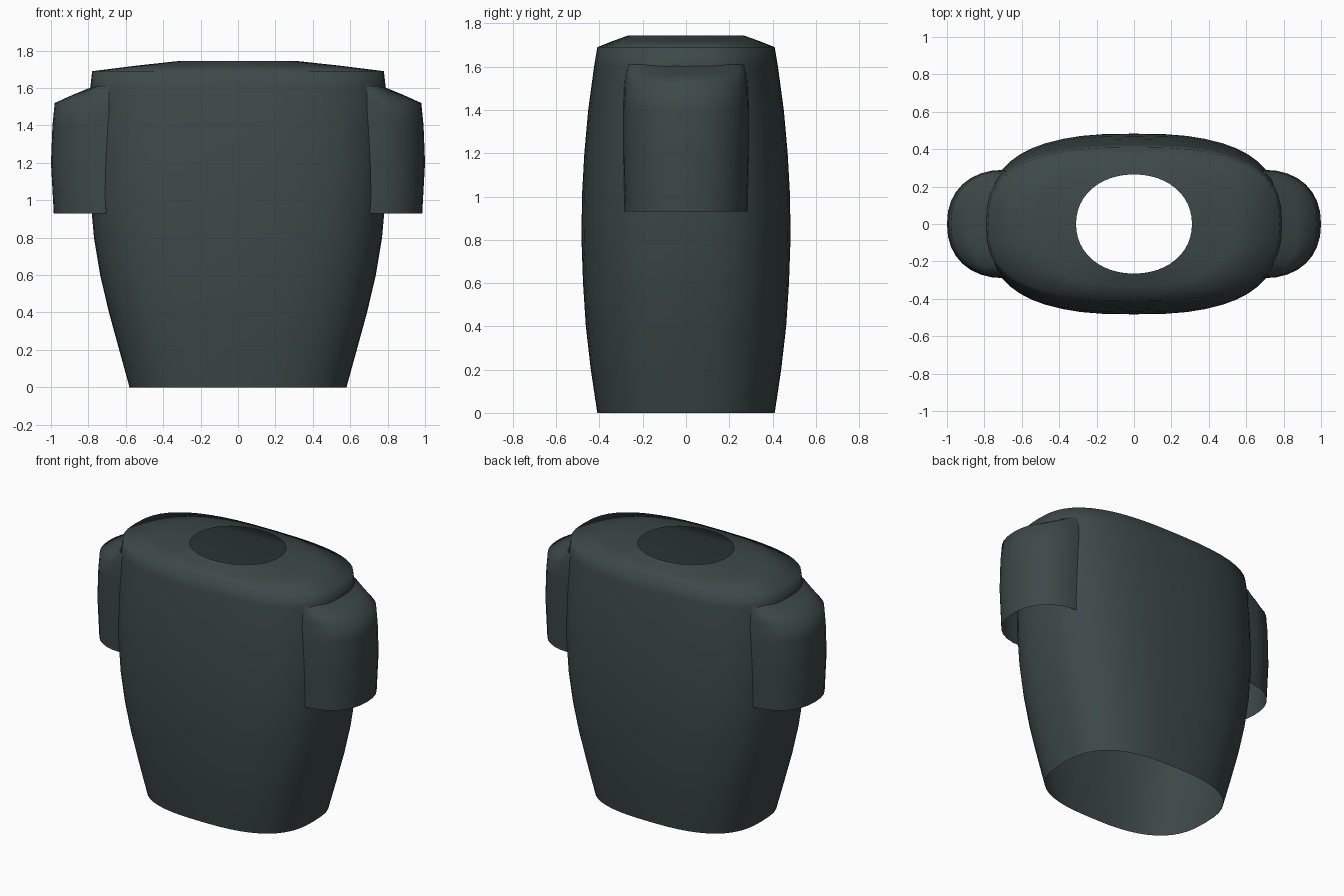
import bpy, bmesh, math

cube = bpy.data.objects.get("Cube")
if cube:
    bpy.data.objects.remove(cube)

cloth = bpy.data.materials.new("dark slate cloth")
cloth.use_nodes = True
colour = (0.045, 0.066, 0.064, 1)
cloth.diffuse_color = colour
cloth.node_tree.nodes["Principled BSDF"].inputs["Base Color"].default_value = colour


def power(v, e):
    return math.copysign(abs(v) ** e, v)


def loft(name, rings, closed):
    """Skin a list of point rings with quads, leaving both ends open."""
    bm = bmesh.new()
    rows = [[bm.verts.new(p) for p in ring] for ring in rings]
    n = len(rows[0])
    for low, high in zip(rows, rows[1:]):
        for i in range(n if closed else n - 1):
            j = (i + 1) % n
            bm.faces.new((low[i], low[j], high[j], high[i]))
    mesh = bpy.data.meshes.new(name)
    bm.to_mesh(mesh)
    bm.free()
    mesh.materials.append(cloth)
    obj = bpy.data.objects.new(name, mesh)
    bpy.context.collection.objects.link(obj)
    for o in bpy.context.selected_objects:
        o.select_set(False)
    obj.select_set(True)
    bpy.context.view_layer.objects.active = obj
    bpy.ops.object.shade_smooth_by_angle(angle=math.radians(80))
    return obj


def oval(a, b, z, n, count=48):
    """Rounded-box outline; n = 2 gives an ellipse."""
    angles = [2 * math.pi * i / count for i in range(count)]
    return [(a * power(math.cos(t), 2 / n), b * power(math.sin(t), 2 / n), z) for t in angles]


# Torso: half width, half depth, height, squareness, from hem to neck opening
torso = [
    (0.58, 0.41, 0, 2.7), (0.635, 0.44, 0.2, 2.7), (0.69, 0.463, 0.4, 2.7),
    (0.737, 0.476, 0.6, 2.7), (0.77, 0.483, 0.8, 2.7), (0.788, 0.481, 1.0, 2.7),
    (0.795, 0.47, 1.2, 2.7), (0.797, 0.452, 1.4, 2.7), (0.79, 0.425, 1.6, 2.7),
    (0.78, 0.41, 1.69, 2.7), (0.54, 0.335, 1.72, 2.3), (0.31, 0.265, 1.745, 2.1),
]
loft("torso", [oval(*row) for row in torso], True)

# Sleeves: outer reach, half depth, height; the inner edges sink into the torso
sleeve = [(0.985, 0.285, 0.93), (1.0, 0.29, 1.2), (0.992, 0.29, 1.4),
          (0.98, 0.285, 1.52), (0.88, 0.28, 1.565), (0.77, 0.27, 1.61)]
INNER = 0.69


def half_oval(side, reach, depth, z, count=16):
    angles = [math.pi * (i / count - 0.5) * side for i in range(count + 1)]
    return [(side * (INNER + (reach - INNER) * power(math.cos(t), 0.9)),
             depth * power(math.sin(t), 0.9), z) for t in angles]


for label, side in (("left", 1), ("right", -1)):
    loft(label + "_sleeve", [half_oval(side, *row) for row in sleeve], False)
